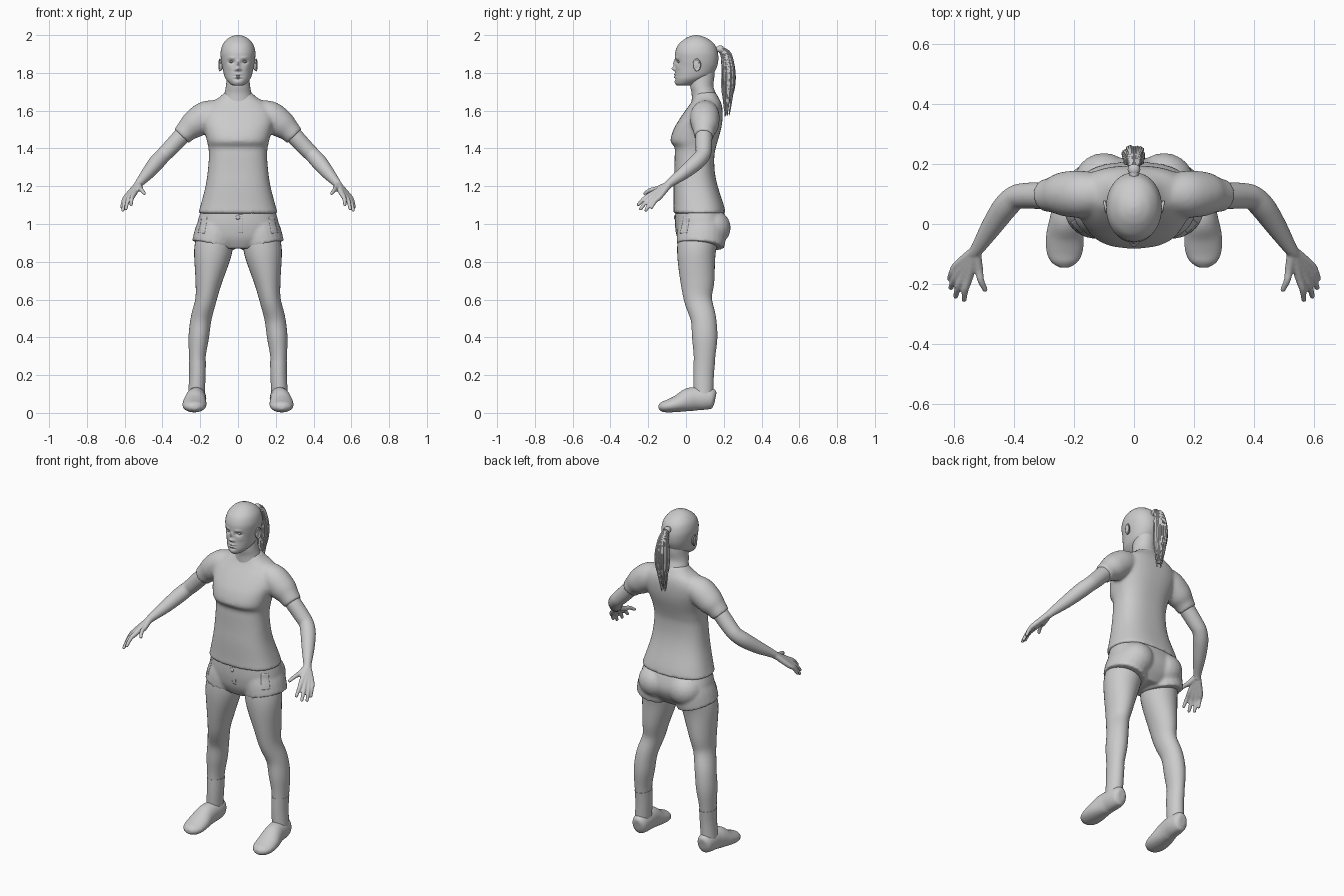
import bpy, bmesh, math, random
from mathutils import Vector, Matrix

cube = bpy.data.objects.get("Cube")
if cube:
    bpy.data.objects.remove(cube, do_unlink=True)
random.seed(4)

clay = bpy.data.materials.new("plain grey")
clay.use_nodes = True
GREY = (0.6, 0.6, 0.6, 1)
clay.diffuse_color = GREY
clay.node_tree.nodes["Principled BSDF"].inputs["Base Color"].default_value = GREY


def spline(pts, k):
    """Smooth interpolation through tuples of any length."""
    out = []
    for i in range(len(pts) - 1):
        a, b, c, d = pts[max(i - 1, 0)], pts[i], pts[i + 1], pts[min(i + 2, len(pts) - 1)]
        for j in range(k):
            t = j / k
            out.append([q + t / 2 * (r - p + t * (2 * p - 5 * q + 4 * r - s + t * (3 * (q - r) + s - p)))
                        for p, q, r, s in zip(a, b, c, d)])
    return out + [list(pts[-1])]


def skin(bm, rings):
    """Bridge equal rings of points and cap both ends."""
    rows = [[bm.verts.new(p) for p in ring] for ring in rings]
    n = len(rows[0])
    for a, b in zip(rows, rows[1:]):
        for i in range(n):
            bm.faces.new((a[i], a[(i + 1) % n], b[(i + 1) % n], b[i]))
    bm.faces.new(rows[0])
    bm.faces.new(rows[-1])


def body(bm, sections, k=4, n=48, power=2.0):
    """Horizontal sections: height, half width, front y, back y."""
    def side(v):
        return math.copysign(abs(v) ** (2 / power), v)
    turns = [math.tau * i / n for i in range(n)]
    skin(bm, [[(rx * side(math.cos(a)), (f + b) / 2 + (b - f) / 2 * side(math.sin(a)), z) for a in turns]
              for z, rx, f, b in spline(sections, k)])


def limb(bm, path, s=1, k=4, n=24, ref=(0, 1, 0)):
    """Tube along x, y, z with one radius, or a width and a depth."""
    pts = spline(path, k)
    rings = []
    for i, p in enumerate(pts):
        t = Vector(pts[min(i + 1, len(pts) - 1)][:3]) - Vector(pts[max(i - 1, 0)][:3])
        u = Vector(ref).cross(t).normalized()
        v = t.cross(u).normalized()
        ring = [Vector(p[:3]) + u * p[3] * math.cos(a) + v * p[-1] * math.sin(a)
                for a in (math.tau * j / n for j in range(n))]
        rings.append([(q.x * s, q.y, q.z) for q in ring])
    skin(bm, rings)


def ball(bm, loc, size):
    bmesh.ops.create_uvsphere(bm, u_segments=20, v_segments=12, radius=1,
                              matrix=Matrix.Translation(loc) @ Matrix.Diagonal((*size, 1)))


def finish(bm, name, voxel=0, smooth=0, mirror=False):
    bmesh.ops.recalc_face_normals(bm, faces=bm.faces)
    mesh = bpy.data.meshes.new(name)
    bm.to_mesh(mesh)
    bm.free()
    ob = bpy.data.objects.new(name, mesh)
    bpy.context.collection.objects.link(ob)
    mesh.materials.append(clay)
    bpy.ops.object.select_all(action='DESELECT')
    ob.select_set(True)
    bpy.context.view_layer.objects.active = ob
    bpy.ops.object.shade_smooth_by_angle(angle=math.radians(50))
    if voxel:
        m = ob.modifiers.new("fuse", 'REMESH')
        m.mode, m.voxel_size, m.use_smooth_shade = 'VOXEL', voxel, True
    if smooth:
        m = ob.modifiers.new("soften", 'SMOOTH')
        m.factor, m.iterations = 0.5, smooth
    if mirror:
        ob.modifiers.new("mirror", 'MIRROR').use_mirror_merge = False
    return ob


# Shirt with short sleeves
bm = bmesh.new()
body(bm, [(1.055, .212, -.068, .21), (1.1, .198, -.066, .2), (1.2, .172, -.066, .168), (1.28, .16, -.062, .152),
          (1.36, .154, -.06, .15), (1.405, .157, -.06, .158), (1.44, .165, -.082, .168), (1.5, .18, -.066, .185),
          (1.55, .192, -.038, .193), (1.6, .185, -.004, .194), (1.64, .15, .025, .187), (1.67, .1, .04, .172),
          (1.7, .068, .05, .155)], power=2.5)
for s in (1, -1):
    limb(bm, [(.1, .105, 1.6, .06), (.17, .1, 1.573, .078), (.235, .1, 1.525, .074), (.27, .097, 1.495, .06),
              (.3, .095, 1.464, .053)], s)
finish(bm, "shirt", .009, 8)

# Shorts
bm = bmesh.new()
body(bm, [(1.09, .19, -.055, .19), (1.02, .212, -.058, .215), (.97, .215, -.055, .22), (.92, .19, -.045, .2),
          (.87, .1, -.02, .16)], power=2.3)
for s in (1, -1):
    limb(bm, [(.1, .085, 1.02, .1, .12), (.118, .082, .95, .112, .13), (.134, .077, .885, .112, .127)], s)
    ball(bm, (.1 * s, .14, .98), (.1, .097, .095))
shorts = finish(bm, "shorts", .008, 5)

# Pocket patches and fly laid onto the shorts
def patch(name, loc, size, turn, mirror):
    bm = bmesh.new()
    bmesh.ops.create_grid(bm, x_segments=8, y_segments=16, size=1, matrix=Matrix.Translation(loc)
                          @ Matrix.Rotation(turn, 4, 'Z') @ Matrix.Rotation(math.pi / 2, 4, 'X')
                          @ Matrix.Diagonal((*size, 1, 1)))
    ob = finish(bm, name)
    m = ob.modifiers.new("lay on", 'SHRINKWRAP')
    m.target, m.offset, m.wrap_mode = shorts, .001, 'ABOVE_SURFACE'
    ob.modifiers.new("thickness", 'SOLIDIFY').thickness = .004
    if mirror:
        ob.modifiers.new("mirror", 'MIRROR').use_mirror_merge = False

patch("pocket", (.19, -.01, .995), (.024, .045), math.radians(55), True)
patch("fly", (.012, -.06, 1.0), (.012, .05), 0, False)
bm = bmesh.new()
ball(bm, (0, -.058, 1.035), (.012, .006, .012))
finish(bm, "button")

# Legs
bm = bmesh.new()
limb(bm, [(.118, .07, .95, .095, .11), (.133, .055, .85, .1, .102), (.155, .06, .7, .071, .09),
          (.17, .064, .6, .056, .074), (.195, .092, .5, .055, .067), (.208, .099, .4, .054, .067),
          (.215, .098, .3, .044, .057), (.215, .093, .2, .041, .052), (.22, .092, .1, .042, .05)], n=32)
finish(bm, "leg", mirror=True)

# Ankle socks
bm = bmesh.new()
limb(bm, [(.215, .097, .275, .0445, .057), (.215, .093, .2, .0435, .0545), (.22, .092, .1, .0435, .052)], n=32)
finish(bm, "sock", mirror=True)

# Shoes, lofted from heel to toe
bm = bmesh.new()
limb(bm, [(.217, .155, .075, .022, .035), (.217, .14, .077, .042, .053), (.218, .1, .076, .05, .061),
          (.221, .05, .075, .052, .062), (.226, .01, .068, .056, .061), (.23, -.04, .05, .063, .046),
          (.231, -.09, .037, .061, .035), (.23, -.125, .032, .046, .027), (.229, -.145, .031, .018, .012)],
     n=32, ref=(0, 0, 1))
for v in bm.verts:
    v.co.z = max(v.co.z, .002 + .1 * max(0, v.co.y + .05))
finish(bm, "shoe", .006, 3, True)

# Arms with hands
bm = bmesh.new()
limb(bm, [(.24, .1, 1.525, .044), (.3, .095, 1.464, .045), (.36, .094, 1.4, .043), (.395, .088, 1.365, .041),
          (.43, .055, 1.327, .042), (.475, -.01, 1.272, .035), (.52, -.08, 1.22, .023), (.535, -.1, 1.2, .02)])
FINGERS = [((.55, -.178, 1.16), (.566, -.252, 1.103)), ((.566, -.168, 1.152), (.594, -.24, 1.08)),
           ((.58, -.155, 1.146), (.61, -.212, 1.073)), ((.59, -.138, 1.145), (.614, -.182, 1.088)),
           ((.517, -.15, 1.187), (.496, -.218, 1.162))]
for knuckle, tip in FINGERS:
    bend = Vector(knuckle).lerp(Vector(tip), .5) + Vector((.004, -.003, .006))
    limb(bm, [(.528, -.088, 1.212, .018), (*knuckle, .0145), (*bend, .0115), (*tip, .009)], n=12)
    ball(bm, tip, (.009, .009, .009))
finish(bm, "arm", .0045, 3, True)

# Neck
bm = bmesh.new()
body(bm, [(1.64, .085, .03, .165), (1.69, .072, .03, .158), (1.73, .064, .022, .145), (1.78, .06, .02, .15),
          (1.83, .06, .03, .15)])
finish(bm, "neck")

# Head: smooth loft, then the face is shaped with soft bumps
bm = bmesh.new()
body(bm, [(1.732, .022, -.046, .02), (1.742, .042, -.054, .05), (1.765, .063, -.058, .1), (1.79, .074, -.058, .14),
          (1.83, .083, -.056, .163), (1.87, .09, -.058, .171), (1.91, .092, -.057, .168), (1.95, .081, -.04, .152),
          (1.98, .056, -.006, .118), (1.995, .028, .025, .083), (2, .006, .05, .06)], k=9, n=120, power=2.1)
BUMPS = [(0, 1.822, .011, .01, -.02), (0, 1.848, .009, .018, -.011), (.013, 1.817, .007, .006, -.007),
         (.034, 1.858, .016, .009, .013), (.034, 1.88, .02, .007, -.004), (0, 1.792, .018, .005, -.007),
         (0, 1.778, .015, .005, -.007), (0, 1.785, .022, .002, .005), (0, 1.767, .02, .004, .004),
         (0, 1.75, .018, .01, -.004), (.045, 1.828, .016, .014, -.003)]
for v in bm.verts:
    if v.co.y < .03:
        v.co.y += sum(d * math.exp(-((abs(v.co.x) - x) / w) ** 2 - ((v.co.z - z) / h) ** 2)
                      for x, z, w, h, d in BUMPS)
finish(bm, "head")

# Eyes
bm = bmesh.new()
ball(bm, (.034, -.03, 1.858), (.014, .015, .0075))
finish(bm, "eye", mirror=True)

# Ears: a shell with a raised rim
bm = bmesh.new()
ball(bm, (.09, .055, 1.84), (.009, .017, .029))
rim = [(.096 + .003 * math.cos(a), .057 + .018 * math.cos(a), 1.842 + .03 * math.sin(a), .0045)
       for a in (math.radians(d) for d in range(-110, 190, 30))]
limb(bm, rim, n=10, ref=(1, 0, 0))
finish(bm, "ear", .003, 2, True)

# Ponytail: a core with loose strands and a hair tie
bm = bmesh.new()
limb(bm, [(0, .15, 1.92, .016), (0, .185, 1.925, .014), (0, .212, 1.89, .021, .024), (0, .224, 1.82, .032, .028),
          (0, .224, 1.74, .03, .028), (0, .217, 1.66, .018, .02), (0, .213, 1.59, .005)], n=20, ref=(1, 0, 0))
finish(bm, "ponytail")
bm = bmesh.new()
for i in range(26):
    a = math.tau * i / 26
    x, y = math.cos(a), math.sin(a)
    reach, end = random.uniform(.85, 1.15), random.uniform(1.565, 1.66)
    limb(bm, [(x * .01, .182 + y * .004, 1.926 + y * .01, .004),
              (x * .022, .213 + y * .022, 1.89 + y * .012, .006),
              (x * .033 * reach, .226 + y * .029 * reach, 1.8, .007),
              (x * .028 * reach, .223 + y * .027 * reach, 1.71, .006),
              (x * .012, .216 + y * .014, end, .0015)], n=6, ref=(1, 0, 0))
finish(bm, "ponytail_strands")
bm = bmesh.new()
limb(bm, [(0, .172, 1.924, .019), (0, .182, 1.925, .021), (0, .192, 1.922, .019)], n=20, ref=(1, 0, 0))
finish(bm, "hair_tie")
